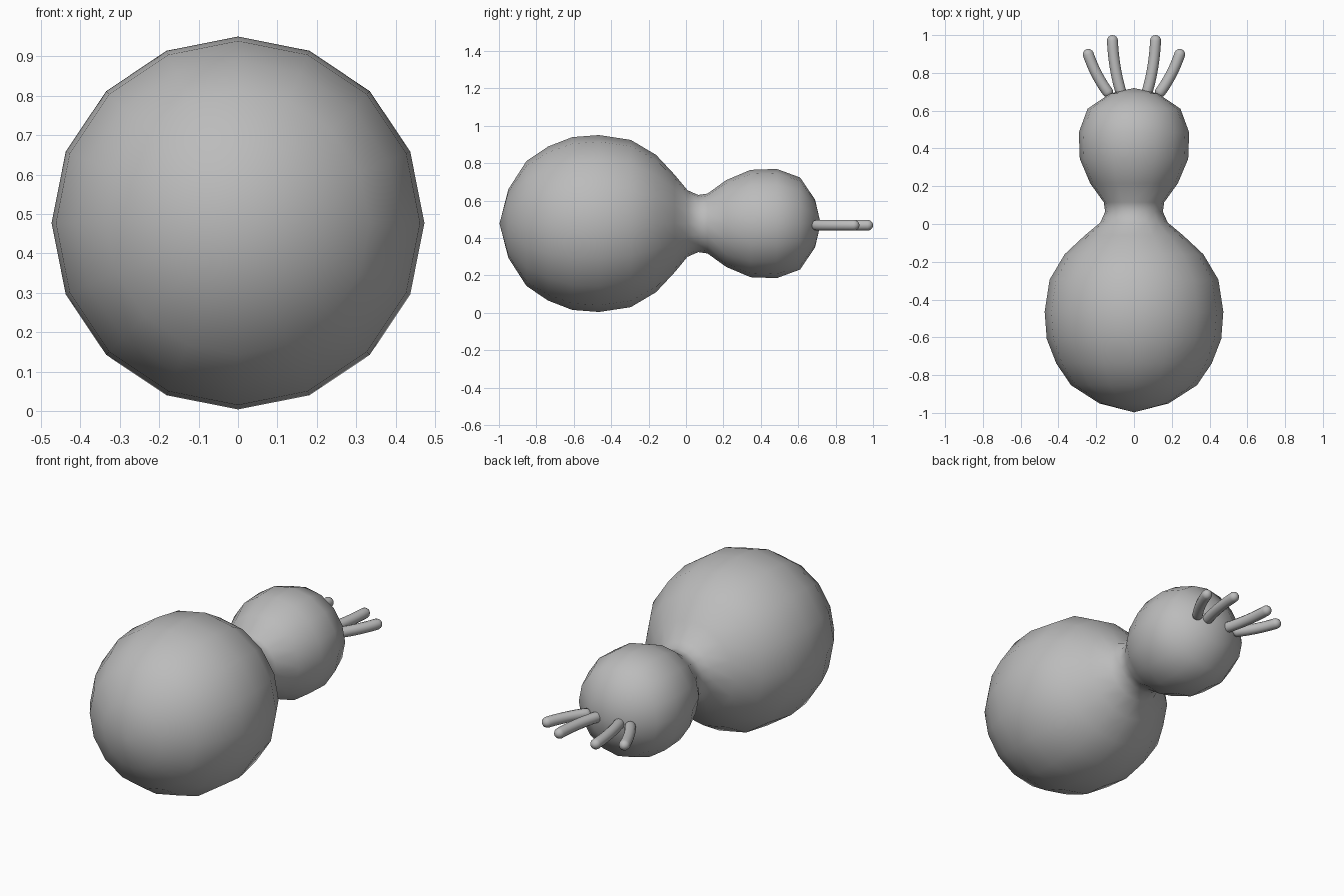
import bpy, bmesh, math
from mathutils import Vector

if "Cube" in bpy.data.objects:
    bpy.data.objects.remove(bpy.data.objects["Cube"])

AXIS_Z = 0.477

grey = bpy.data.materials.new("plain_grey")
grey.diffuse_color = (0.5, 0.5, 0.5, 1)
grey.use_nodes = True
grey.node_tree.nodes["Principled BSDF"].inputs["Base Color"].default_value = grey.diffuse_color


def finish(name, bm):
    bmesh.ops.recalc_face_normals(bm, faces=bm.faces)
    me = bpy.data.meshes.new(name)
    bm.to_mesh(me)
    bm.free()
    me.materials.append(grey)
    for p in me.polygons:
        p.use_smooth = True
    ob = bpy.data.objects.new(name, me)
    bpy.context.collection.objects.link(ob)
    return ob


def skin(name, rings, start, end):
    """Join rings of points into a tube closed by a point at each end."""
    bm = bmesh.new()
    loops = [[bm.verts.new(p) for p in ring] for ring in rings]
    n = len(loops[0])
    for a, b in zip(loops, loops[1:]):
        for i in range(n):
            j = (i + 1) % n
            bm.faces.new((a[i], a[j], b[j], b[i]))
    for loop, tip in ((loops[0], start), (loops[-1], end)):
        v = bm.verts.new(tip)
        for i in range(n):
            bm.faces.new((loop[i], loop[(i + 1) % n], v))
    return finish(name, bm)


def circle(centre, u, v, r, n):
    return [centre + r * (math.cos(2 * math.pi * i / n) * u + math.sin(2 * math.pi * i / n) * v)
            for i in range(n)]


X, Z = Vector((1, 0, 0)), Vector((0, 0, 1))

# Body: two bulbs joined by a neck, turned around the y axis (y, radius)
profile = [(-0.95, 0.183), (-0.853, 0.334), (-0.737, 0.412), (-0.608, 0.462),
           (-0.465, 0.473), (-0.295, 0.447), (-0.16, 0.367), (-0.06, 0.26),
           (0.008, 0.178), (0.065, 0.153), (0.115, 0.16), (0.215, 0.232),
           (0.345, 0.287), (0.485, 0.292), (0.61, 0.246), (0.69, 0.128)]
skin("body", [circle(Vector((0, y, AXIS_Z)), Z, X, r, 16) for y, r in profile],
     (0, -0.997, AXIS_Z), (0, 0.72, AXIS_Z))


# Feelers: bent round-ended rods fanning out of the small bulb
def feeler(name, points, r=0.029, n=12, steps=8):
    p0, p1, p2 = [Vector((x, y, 0.468)) for x, y in points]
    rings = []

    def ring(centre, tangent, radius):
        rings.append(circle(centre, Z, tangent.cross(Z), radius, n))

    t0, t1 = (p1 - p0).normalized(), (p2 - p1).normalized()
    caps = [math.radians(a) for a in (70, 45, 20)]
    for a in caps:
        ring(p0 - t0 * r * math.sin(a), t0, r * math.cos(a))
    for i in range(steps + 1):
        t = i / steps
        ring((1 - t) ** 2 * p0 + 2 * t * (1 - t) * p1 + t * t * p2,
             t0.lerp(t1, t).normalized(), r)
    for a in reversed(caps):
        ring(p2 + t1 * r * math.sin(a), t1, r * math.cos(a))
    skin(name, rings, p0 - t0 * r, p2 + t1 * r)


for side, s in (("left", -1), ("right", 1)):
    feeler("inner_feeler_" + side, [(s * 0.07, 0.70), (s * 0.108, 0.83), (s * 0.114, 0.971)])
    feeler("outer_feeler_" + side, [(s * 0.14, 0.70), (s * 0.205, 0.79), (s * 0.242, 0.898)])
